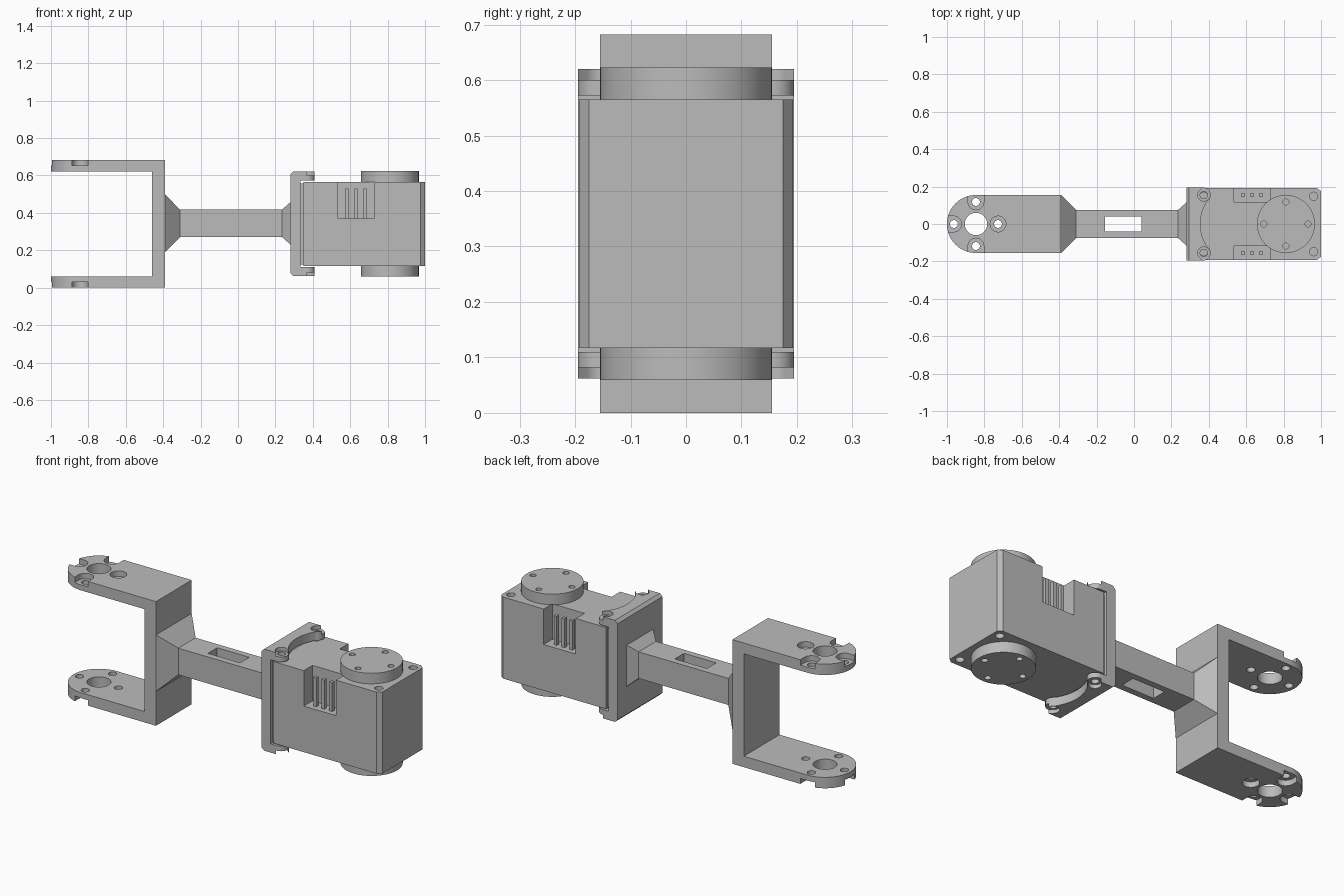
import bpy, bmesh
from math import sin, cos, radians

cube = bpy.data.objects.get("Cube")
if cube:
    bpy.data.objects.remove(cube, do_unlink=True)

grey = bpy.data.materials.new("plain grey")
grey.use_nodes = True
COLOUR = (0.5, 0.5, 0.5, 1)
grey.diffuse_color = COLOUR
grey.node_tree.nodes["Principled BSDF"].inputs["Base Color"].default_value = COLOUR

MID = 0.341          # height of the mirror plane
SIDES = (1, -1)


def arc(cx, cy, r, a, b, n=16):
    return [(cx + r * cos(radians(a + (b - a) * i / n)),
             cy + r * sin(radians(a + (b - a) * i / n))) for i in range(n + 1)]


def circle(cx, cy, r, n=40):
    return arc(cx, cy, r, 0, 360, n)[:-1]


def rect(x0, x1, y0, y1):
    return [(x0, y0), (x1, y0), (x1, y1), (x0, y1)]


def loft(name, first, last):
    """Solid between two matching rings of 3D points."""
    bm = bmesh.new()
    a = [bm.verts.new(p) for p in first]
    b = [bm.verts.new(p) for p in last]
    bm.faces.new(a)
    bm.faces.new(b)
    for i in range(len(a)):
        j = (i + 1) % len(a)
        bm.faces.new((a[i], a[j], b[j], b[i]))
    bmesh.ops.recalc_face_normals(bm, faces=bm.faces)
    mesh = bpy.data.meshes.new(name)
    bm.to_mesh(mesh)
    bm.free()
    mesh.materials.append(grey)
    ob = bpy.data.objects.new(name, mesh)
    bpy.context.collection.objects.link(ob)
    return ob


def prism(name, pts, lo, hi, axis="z"):
    if axis == "z":
        return loft(name, [(x, y, lo) for x, y in pts], [(x, y, hi) for x, y in pts])
    return loft(name, [(x, lo, z) for x, z in pts], [(x, hi, z) for x, z in pts])


def layer(name, pts, lo, hi, side):
    """Upright prism given on the upper half, flipped for the lower half."""
    a, b = (MID + side * (z - MID) for z in (lo, hi))
    return prism(name, pts, min(a, b), max(a, b))


def cut(ob, tool, operation="DIFFERENCE"):
    mod = ob.modifiers.new("cut", "BOOLEAN")
    mod.operation, mod.solver, mod.object = operation, "EXACT", tool
    bpy.context.view_layer.objects.active = ob
    bpy.ops.object.modifier_apply(modifier=mod.name)
    bpy.data.objects.remove(tool, do_unlink=True)


def smooth(ob):
    bpy.ops.object.select_all(action="DESELECT")
    ob.select_set(True)
    bpy.context.view_layer.objects.active = ob
    bpy.ops.object.shade_smooth_by_angle(angle=radians(30))


# Fork: U profile trimmed to a rounded outline
TOP = 2 * MID
HUB = -0.845
fork = prism("fork", [(-1.05, 0), (-0.39, 0), (-0.39, TOP), (-1.05, TOP),
                      (-1.05, TOP - 0.06), (-0.46, TOP - 0.06),
                      (-0.46, 0.06), (-1.05, 0.06)], -0.155, 0.155, "y")
outline = arc(HUB, 0, 0.155, 90, 270, 32) + [(-0.3, -0.155), (-0.3, 0.155)]
cut(fork, prism("outline_cutter", outline, -0.1, 0.8), "INTERSECT")
cut(fork, prism("hub_cutter", circle(HUB, 0, 0.06), -0.1, 0.8))
for angle in (0, 90, 180, 270):
    dx, dy = cos(radians(angle)), sin(radians(angle))
    x, y = HUB + 0.118 * dx, 0.118 * dy
    cut(fork, prism("screw_cutter", circle(x, y, 0.021, 24), -0.1, 0.8))
    # Screw seats, open at the edge except the inner one
    if angle == 0:
        seat = circle(x, y, 0.042)
    else:
        seat = arc(x, y, 0.042, angle + 90, angle + 270)
        seat += [(px + 0.1 * dx, py + 0.1 * dy) for px, py in (seat[-1], seat[0])]
    for side in SIDES:
        cut(fork, layer("seat_cutter", seat, TOP - 0.03, TOP + 0.1, side))
smooth(fork)


# Arm with a slot and a flare at each end
def ring(x, half_y, half_z):
    return [(x, y * half_y, MID + 0.003 + z * half_z)
            for y, z in ((-1, -1), (1, -1), (1, 1), (-1, 1))]


arm = loft("arm", ring(-0.31, 0.075, 0.073), ring(0.235, 0.075, 0.073))
cut(arm, prism("slot_cutter", rect(-0.155, 0.04, -0.04, 0.04), 0, 0.8))
loft("fork_flare", ring(-0.39, 0.155, 0.155), ring(-0.31, 0.075, 0.073))
loft("bracket_flare", ring(0.235, 0.075, 0.073), ring(0.28, 0.115, 0.113))

# Bracket plate with chamfered outer edges
LOW, HIGH = 0.062, 0.62
prism("bracket_plate", [(0.28, LOW + 0.015), (0.295, LOW), (0.335, LOW), (0.335, HIGH),
                        (0.295, HIGH), (0.28, HIGH - 0.015)], -0.195, 0.195, "y")

# Bracket flanges: two screw ears joined by a hollow curve
flange_pts = [(0.335, 0.195), (0.335, -0.195)]
flange_pts += arc(0.37, -0.155, 0.04, -90, 60)
flange_pts += arc(0.578, 0, 0.223, 212.6, 147.4, 24)[1:-1]
flange_pts += arc(0.37, 0.155, 0.04, -60, 90)
for side, word in zip(SIDES, ("upper", "lower")):
    flange = layer(word + "_flange", flange_pts, 0.572, HIGH, side)
    for s in SIDES:
        cut(flange, layer("ear_cutter", circle(0.373, s * 0.155, 0.02, 24), 0.5, 0.7, side))
        seat = arc(0.373, 0.155, 0.032, 135, 315)
        seat += [(px + 0.07, py + 0.07) for px, py in (seat[-1], seat[0])]
        seat = [(x, s * y) for x, y in seat]
        cut(flange, layer("ear_seat_cutter", seat, 0.6, 0.7, side))
    smooth(flange)

# Motor body with chamfered far corners
BASE, LID = 0.117, 0.565
prism("motor_neck", rect(0.33, 0.352, -0.18, 0.18), BASE + 0.008, LID - 0.008)
motor = prism("motor_body", [(0.35, -0.193), (0.977, -0.193), (1, -0.175),
                             (1, 0.175), (0.977, 0.193), (0.35, 0.193)], BASE, LID)
for s in SIDES:
    y0, y1 = sorted((s * 0.118, s * 0.3))
    cut(motor, prism("socket_cutter", rect(0.535, 0.73, y0, y1), 0.37, 0.7))
    for side in SIDES:
        for x in (0.373, 0.96):
            cut(motor, layer("hole_cutter", circle(x, s * 0.148, 0.022, 24),
                             LID - 0.03, LID + 0.1, side))
smooth(motor)

# Connector pins in both sockets
for s, word in zip(SIDES, ("left", "right")):
    for i in range(3):
        x, y = 0.583 + 0.048 * i, s * 0.155
        prism(f"{word}_pin_{i + 1}", rect(x - 0.009, x + 0.009, y - 0.01, y + 0.01), 0.365, 0.53)

# Round horns above and below the motor
for side, word in zip(SIDES, ("upper", "lower")):
    horn = layer(word + "_horn", circle(0.812, 0, 0.155, 64), LID, 0.623, side)
    for angle in (0, 90, 180, 270):
        x, y = 0.812 + 0.118 * cos(radians(angle)), 0.118 * sin(radians(angle))
        cut(horn, layer("horn_hole_cutter", circle(x, y, 0.016, 24), 0.59, 0.7, side))
    smooth(horn)
